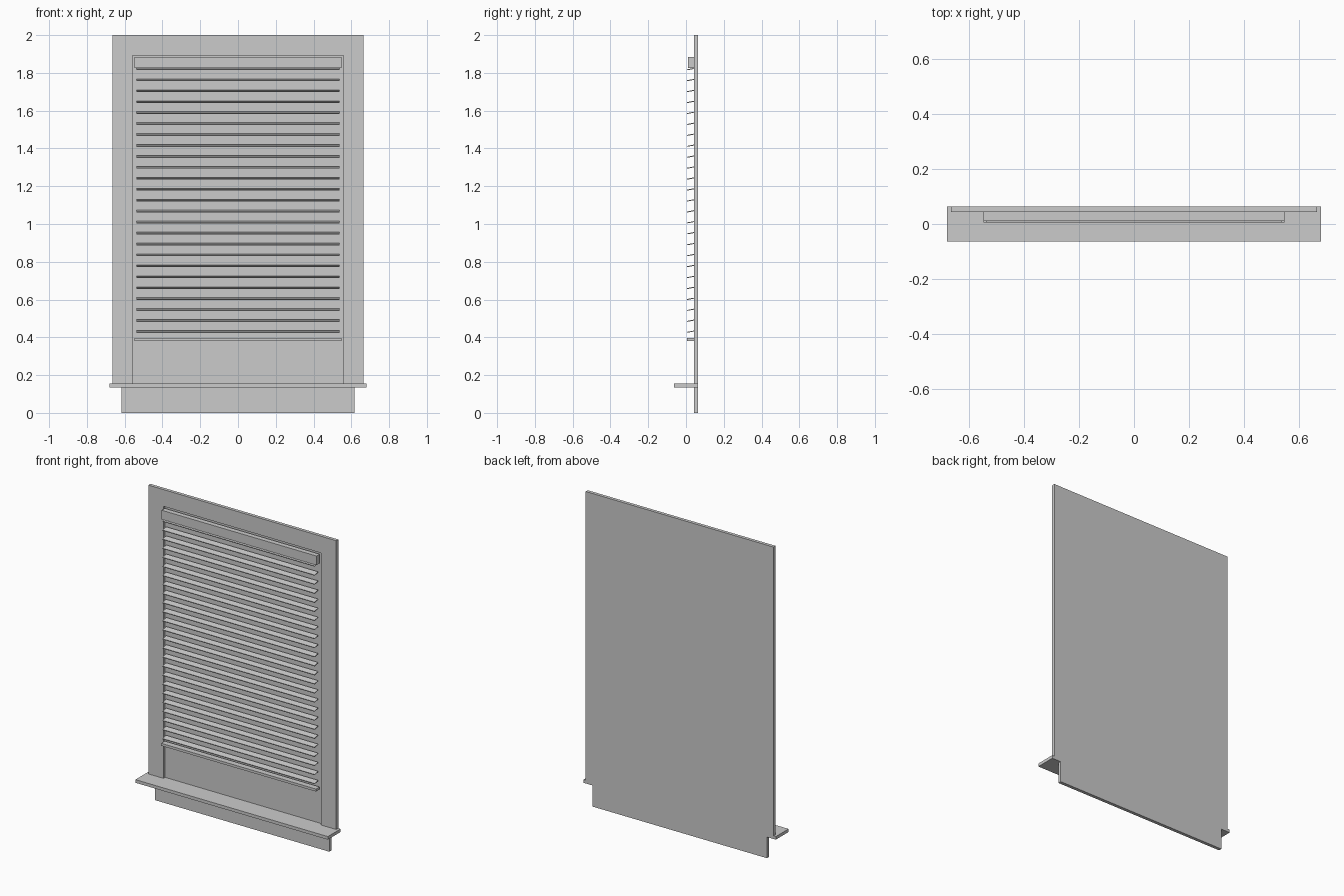
import bpy, math

if "Cube" in bpy.data.objects:
    bpy.data.objects.remove(bpy.data.objects["Cube"])

def box(name, x0, x1, y0, y1, z0, z1, tilt=0.0):
    bpy.ops.mesh.primitive_cube_add(size=1, location=((x0+x1)/2, (y0+y1)/2, (z0+z1)/2))
    o = bpy.context.object
    o.name = name
    o.scale = (x1-x0, y1-y0, z1-z0)
    o.rotation_euler.x = tilt
    return o

BACK, FACE = 0.064, 0.043

# casing around the opening
for side, s in (("left", -1), ("right", 1)):
    a, b = sorted((s*0.558, s*0.664))
    box(side + "_casing", a, b, FACE, BACK, 0.155, 2.0)
box("head_casing", -0.558, 0.558, FACE, BACK, 1.893, 2.0)

# recessed window pane
box("window_pane", -0.558, 0.558, BACK-0.004, BACK, 0.155, 1.893)

# sill and apron
box("sill", -0.68, 0.68, -0.064, BACK, 0.135, 0.155)
box("apron", -0.616, 0.616, FACE, BACK, 0.0, 0.135)

# blind rails
box("blind_head_rail", -0.547, 0.547, 0.011, FACE, 1.825, 1.883)
box("blind_bottom_rail", -0.547, 0.547, 0.006, FACE, 0.38, 0.396)

# tilted slats, front edge lower
COUNT, TOP, BOTTOM = 25, 1.820, 0.430
for i in range(COUNT):
    z = TOP + (BOTTOM - TOP) * i / (COUNT - 1)
    box(f"slat_{i+1}", -0.537, 0.537, 0.006, 0.043, z-0.0025, z+0.0025, math.radians(11))
